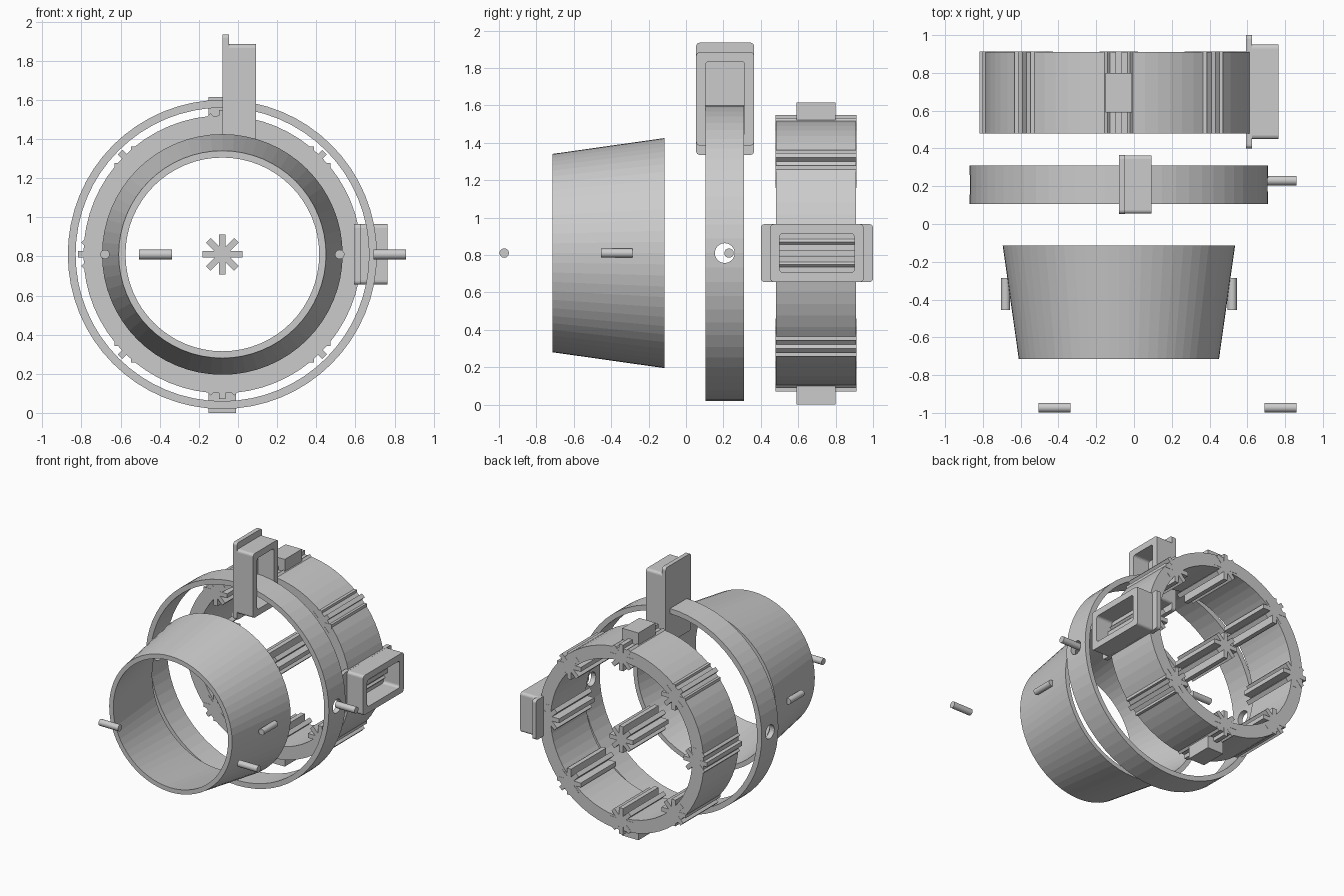
import bpy, bmesh
from math import sin, cos, pi, sqrt
from mathutils import Vector

if "Cube" in bpy.data.objects:
    bpy.data.objects.remove(bpy.data.objects["Cube"])

CX, CZ = -0.08, 0.81      # shared axis of all rings
Y0, Y1 = 0.48, 0.91       # rear drum extent


def loft(name, loops, cyclic=False):
    """Skin equal-sized loops; cap the ends unless the loops form a cycle."""
    bm = bmesh.new()
    rows = [[bm.verts.new(p) for p in loop] for loop in loops]
    n = len(rows[0])
    pairs = list(zip(rows, rows[1:])) + ([(rows[-1], rows[0])] if cyclic else [])
    for a, b in pairs:
        for i in range(n):
            j = (i + 1) % n
            bm.faces.new((a[i], a[j], b[j], b[i]))
    if not cyclic:
        bm.faces.new(rows[0])
        bm.faces.new(rows[-1])
    bmesh.ops.recalc_face_normals(bm, faces=bm.faces)
    me = bpy.data.meshes.new(name)
    bm.to_mesh(me)
    bm.free()
    ob = bpy.data.objects.new(name, me)
    bpy.context.collection.objects.link(ob)
    return ob


def circle_y(r, y, x=CX, z=CZ, n=64):
    return [(x + r * cos(2 * pi * i / n), y, z + r * sin(2 * pi * i / n)) for i in range(n)]


def circle_x(r, x, y, z=CZ, n=24):
    return [(x, y + r * cos(2 * pi * i / n), z + r * sin(2 * pi * i / n)) for i in range(n)]


def lathe(name, profile):
    return loft(name, [circle_y(r, y) for r, y in profile], cyclic=True)


def smooth(ob):
    bpy.context.view_layer.objects.active = ob
    bpy.ops.object.select_all(action='DESELECT')
    ob.select_set(True)
    bpy.ops.object.shade_smooth_by_angle(angle=0.6)


# tapered sleeve
lathe("tapered_sleeve", [(0.53, -0.715), (0.615, -0.115), (0.58, -0.115), (0.495, -0.715)])

# thin middle ring with pivot holes at both sides
ring = lathe("middle_ring", [(0.79, 0.105), (0.79, 0.31), (0.75, 0.31), (0.75, 0.105)])
cutter = loft("ring_hole_cutter", [circle_x(0.053, -1.2, 0.207), circle_x(0.053, 1.2, 0.207)])
cutter.hide_render = True
cutter.hide_viewport = True
mod = ring.modifiers.new("holes", 'BOOLEAN')
mod.object = cutter
mod.operation = 'DIFFERENCE'
mod.solver = 'EXACT'

# rear drum
lathe("rear_drum", [(0.71, Y0), (0.71, Y1), (0.61, Y1), (0.61, Y0)])


# eight-armed star bars: one at the centre, eight around the drum wall
def star_bar(name, x, z, tip=0.102, w=0.017):
    pts = []
    for k in range(8):
        a = k * pi / 4
        u, v = Vector((cos(a), sin(a))), Vector((-sin(a), cos(a)))
        h = a + pi / 8
        valley = Vector((cos(h), sin(h))) * (w / sin(pi / 8))
        pts += [u * tip - v * w, u * tip + v * w, valley]
    return loft(name, [[(x + p.x, y, z + p.y) for p in pts] for y in (Y0 - 0.002, Y1 + 0.002)])


star_bar("centre_star_bar", CX, CZ)
for k in range(8):
    a = k * pi / 4
    star_bar(f"wall_star_bar_{k}", CX + 0.637 * cos(a), CZ + 0.637 * sin(a))


# rectangular lugs above and below the drum
def box(name, x0, x1, y0, y1, z0, z1):
    return loft(name, [[(x0, y0, z), (x1, y0, z), (x1, y1, z), (x0, y1, z)] for z in (z0, z1)])


box("top_lug", -0.15, -0.01, 0.59, 0.80, 1.425, 1.615)
box("bottom_lug", -0.15, -0.01, 0.59, 0.80, 0.0, 0.19)


# open flanged housings facing +x
def rounded(x, cy, cz, ly, lz, r=0.02, seg=4):
    pts = []
    for k, (sy, sz) in enumerate(((1, 1), (-1, 1), (-1, -1), (1, -1))):
        for i in range(seg + 1):
            a = (k + i / seg) * pi / 2
            pts.append((x, cy + sy * (ly / 2 - r) + r * cos(a), cz + sz * (lz / 2 - r) + r * sin(a)))
    return pts


def housing(name, x, cy, cz, upright):
    def loop(dx, length, width):
        ly, lz = (width, length) if upright else (length, width)
        return rounded(x + dx, cy, cz, ly, lz)
    return loft(name, [loop(0, 0.60, 0.31), loop(0.033, 0.60, 0.31), loop(0.033, 0.50, 0.309),
                       loop(0.172, 0.50, 0.309), loop(0.172, 0.40, 0.21), loop(0.033, 0.40, 0.21)])


housing("upper_housing", -0.08, 0.209, 1.635, True)
housing("side_housing", 0.592, 0.70, 0.81, False)

# sideways pivot pins: a pair for the ring and a loose pair in front
for label, y in (("ring", 0.23), ("front", -0.972)):
    for side, x0 in (("left", -0.505), ("right", 0.692)):
        smooth(loft(f"{label}_pin_{side}", [circle_x(0.025, x0, y), circle_x(0.025, x0 + 0.168, y)]))

# lengthwise pins on the sleeve flanks
for side, s in (("left", -1), ("right", 1)):
    smooth(loft(f"sleeve_pin_{side}",
                [circle_y(0.024, y, x=CX + s * 0.60, n=24) for y in (-0.455, -0.285)]))
